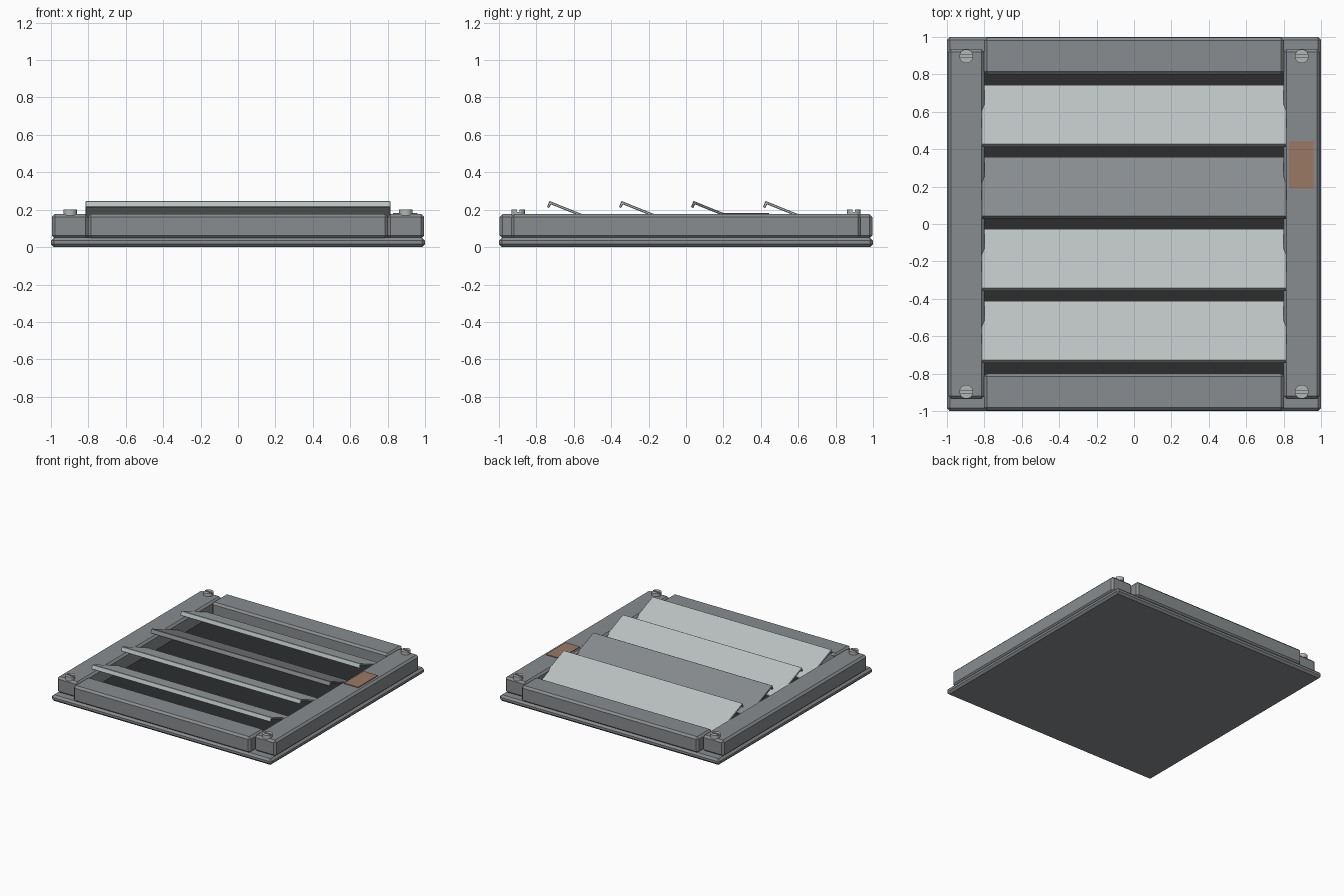
import bpy, bmesh, math

if "Cube" in bpy.data.objects:
    bpy.data.objects.remove(bpy.data.objects["Cube"])


def material(name, rgb):
    m = bpy.data.materials.new(name)
    m.diffuse_color = (*rgb, 1)
    m.use_nodes = True
    m.node_tree.nodes["Principled BSDF"].inputs["Base Color"].default_value = m.diffuse_color
    return m


GRAY = material("frame gray", (0.25, 0.265, 0.275))
PALE = material("pale slat", (0.50, 0.54, 0.54))
SCREW = material("screw metal", (0.45, 0.48, 0.47))
DARK = material("dark opening", (0.026, 0.027, 0.028))
BROWN = material("brown tag", (0.32, 0.19, 0.13))


def finish(name, bm, mat, bevel=0.0):
    bmesh.ops.recalc_face_normals(bm, faces=bm.faces)
    me = bpy.data.meshes.new(name)
    bm.to_mesh(me)
    bm.free()
    me.materials.append(mat)
    ob = bpy.data.objects.new(name, me)
    bpy.context.collection.objects.link(ob)
    if bevel:
        mod = ob.modifiers.new("edge bevel", "BEVEL")
        mod.width = bevel
        mod.segments = 1
    return ob


def box(name, lo, hi, mat, bevel=0.0):
    bm = bmesh.new()
    bmesh.ops.create_cube(bm, size=1)
    for v in bm.verts:
        for i in range(3):
            v.co[i] = lo[i] if v.co[i] < 0 else hi[i]
    return finish(name, bm, mat, bevel)


def prism(name, points, step, mat, bevel=0.0):
    """Extrude a closed polygon of 3D points along step."""
    bm = bmesh.new()
    face = bm.faces.new([bm.verts.new(p) for p in points])
    new = bmesh.ops.extrude_face_region(bm, geom=[face])["geom"]
    verts = [g for g in new if isinstance(g, bmesh.types.BMVert)]
    bmesh.ops.translate(bm, verts=verts, vec=step)
    return finish(name, bm, mat, bevel)


# Base flange and dark panel behind the slats
box("base_flange", (-1, -1, 0), (1, 1, 0.05), GRAY, 0.016)
box("dark_panel", (-0.81, -0.81, 0.04), (0.81, 0.81, 0.06), DARK)

# Frame rails; the side rails stop short of the corners
for s, side, end in ((-1, "left", "front"), (1, "right", "back")):
    x = sorted((s * 0.8, s * 0.995))
    box(side + "_rail", (x[0], -0.935, 0.045), (x[1], 0.935, 0.177), GRAY, 0.016)
    y = sorted((s * 0.8, s * 0.996))
    box(end + "_rail", (-0.803, y[0], 0.045), (0.803, y[1], 0.177), GRAY, 0.016)

# Tilted slats with a folded lip along the high edge
tilt = math.radians(22)
c, s = math.cos(tilt), math.sin(tilt)
section = [(0, 0), (0.345, 0), (0.345, -0.014), (0.014, -0.014),
           (0.014, -0.036), (0, -0.036)]
for i in range(4):
    y0 = -0.73 + 0.385 * i
    pts = [(-0.815, y0 + u * c + n * s, 0.247 - u * s + n * c) for u, n in section]
    prism(f"slat_{i + 1}", pts, (1.63, 0, 0), GRAY if i == 2 else PALE, 0.003)

# Slotted screws: a disc and two half heads either side of the slot
R, GAP = 0.037, 0.007
a0 = math.asin(GAP / R)
for sx in (-1, 1):
    for sy in (-1, 1):
        cx, cy = 0.897 * sx, 0.897 * sy
        disc = [(cx + R * math.cos(k * math.tau / 24), cy + R * math.sin(k * math.tau / 24), 0.17)
                for k in range(24)]
        prism("screw_base", disc, (0, 0, 0.018), SCREW)
        for h in (-1, 1):
            half = []
            for k in range(13):
                a = a0 + (math.pi - 2 * a0) * k / 12
                half.append((cx + R * math.cos(a), cy + h * R * math.sin(a), 0.188))
            prism("screw_head_half", half, (0, 0, 0.014), SCREW)

# Small tag on the right rail
box("tag", (0.83, 0.19, 0.174), (0.96, 0.445, 0.183), BROWN)
